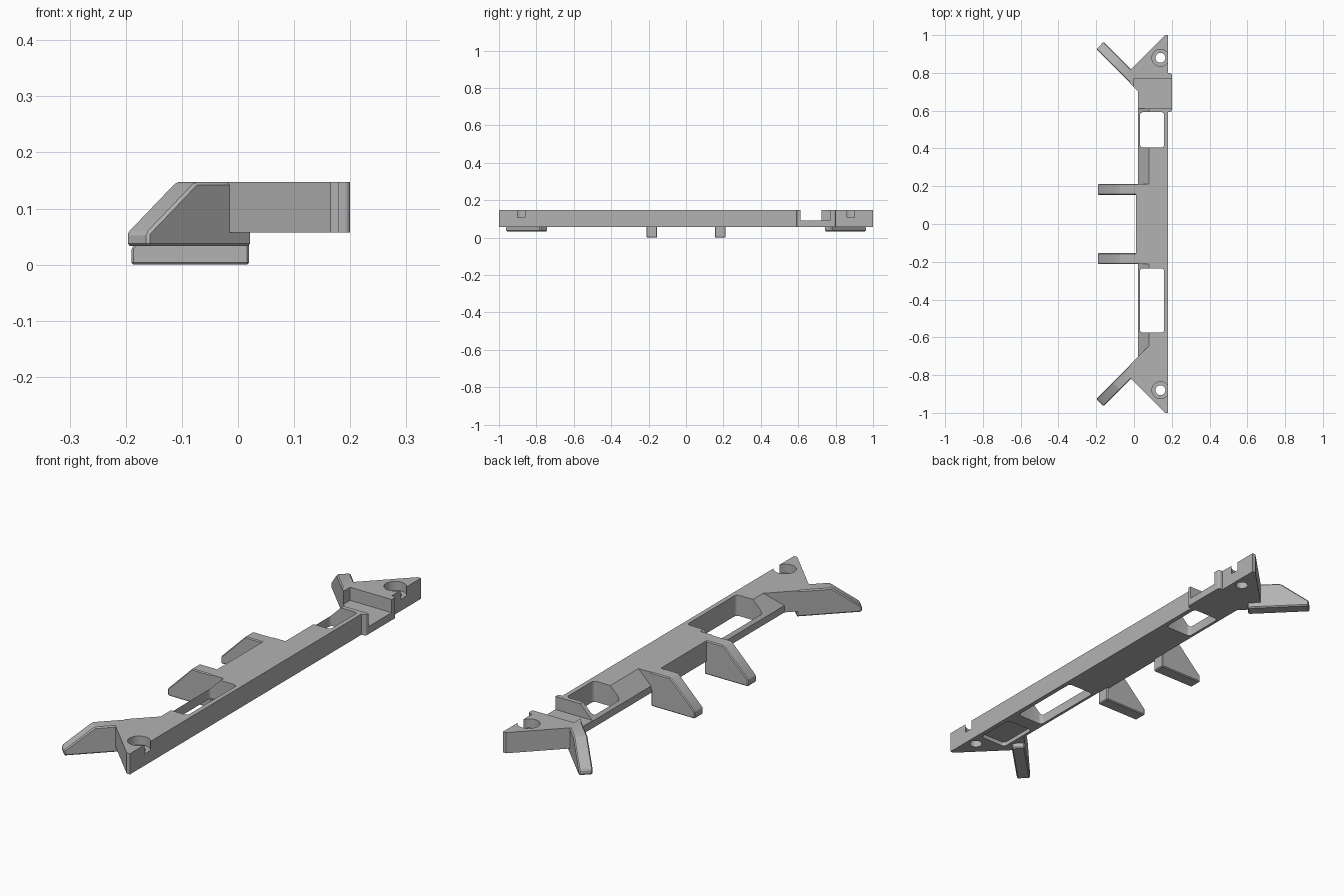
import bpy, bmesh, math
from mathutils import Matrix, Vector

cube = bpy.data.objects.get("Cube")
if cube:
    bpy.data.objects.remove(cube)

BASE, TOP = 0.057, 0.147

grey = bpy.data.materials.new("light_grey_plastic")
grey.use_nodes = True
colour = (0.45, 0.45, 0.45, 1)
grey.diffuse_color = colour
grey.node_tree.nodes["Principled BSDF"].inputs["Base Color"].default_value = colour


def loft(name, ring_a, ring_b):
    """Solid between two matching rings of points."""
    bm = bmesh.new()
    a = [bm.verts.new(p) for p in ring_a]
    b = [bm.verts.new(p) for p in ring_b]
    bm.faces.new(a)
    bm.faces.new(b[::-1])
    for i in range(len(a)):
        j = (i + 1) % len(a)
        bm.faces.new((a[j], a[i], b[i], b[j]))
    bmesh.ops.recalc_face_normals(bm, faces=bm.faces)
    mesh = bpy.data.meshes.new(name)
    bm.to_mesh(mesh)
    bm.free()
    mesh.materials.append(grey)
    obj = bpy.data.objects.new(name, mesh)
    bpy.context.collection.objects.link(obj)
    return obj


def plan(name, pts, z0, z1):
    return loft(name, [(x, y, z0) for x, y in pts], [(x, y, z1) for x, y in pts])


def rounded(x0, x1, y0, y1, r, steps=4):
    """Rectangle outline with rounded corners."""
    pts = []
    corners = ((x1 - r, y1 - r), (x0 + r, y1 - r), (x0 + r, y0 + r), (x1 - r, y0 + r))
    for k, (cx, cy) in enumerate(corners):
        for i in range(steps + 1):
            t = math.pi / 2 * (k + i / steps)
            pts.append((cx + r * math.cos(t), cy + r * math.sin(t)))
    return pts


def box(name, x0, x1, y0, y1, z0, z1):
    return plan(name, [(x0, y0), (x1, y0), (x1, y1), (x0, y1)], z0, z1)


def circle(cx, cy, r, z):
    return [(cx + r * math.cos(i * math.tau / 32), cy + r * math.sin(i * math.tau / 32), z)
            for i in range(32)]


def bake(obj):
    """Replace the mesh by its modified version."""
    bpy.context.view_layer.update()
    dg = bpy.context.evaluated_depsgraph_get()
    mesh = bpy.data.meshes.new_from_object(obj.evaluated_get(dg))
    obj.modifiers.clear()
    obj.data = mesh


def combine(target, other, operation):
    mod = target.modifiers.new("combine", 'BOOLEAN')
    mod.operation, mod.solver, mod.object = operation, 'EXACT', other
    bake(target)
    bpy.data.objects.remove(other)


def soften(obj, width):
    mod = obj.modifiers.new("bevel", 'BEVEL')
    mod.width, mod.segments = width, 1
    mod.limit_method = 'ANGLE'
    bake(obj)
    return obj


# Long rail with pointed ends and a wider middle
half = [(0.18, 1), (0.165, 1), (-0.02, 0.815), (-0.02, 0.745), (0.02, 0.705),
        (0.02, 0.2), (0.01, 0.19)]
outline = half + [(x, -y) for x, y in reversed(half)]
rail = plan("mounting_rail", outline, BASE, TOP)

# Sloped inner edge along both window bays
slope = [(0.0, 0.067), (0.09, 0.157), (0.0, 0.157)]
combine(rail, loft("slope_cut", [(x, -(0.725 - x), z) for x, z in slope],
                   [(x, -0.212, z) for x, z in slope]), 'DIFFERENCE')
combine(rail, loft("slope_cut", [(x, 0.212, z) for x, z in slope],
                   [(x, 0.612, z) for x, z in slope]), 'DIFFERENCE')

# Latch block, standing slightly proud of the straight edge
combine(rail, plan("latch_block", rounded(0.1, 0.2, 0.592, 0.8, 0.01), BASE, TOP), 'UNION')

# Middle hooks
hook = [(-0.19, 0), (-0.19, 0.03), (-0.073, TOP), (0.07, TOP), (0.07, 0.07),
        (0.02, 0.07), (0.02, 0)]
for y in (-0.183, 0.183):
    arm = loft("hook", [(x, y - 0.029, z) for x, z in hook],
               [(x, y + 0.029, z) for x, z in hook])
    combine(rail, soften(arm, 0.004), 'UNION')

# Diagonal end arms, mirrored front to back
wing = [(0, 0.033), (0, BASE), (0.122, TOP), (0.262, TOP), (0.262, 0.033)]
for side in (1, -1):
    tip = Vector((-0.18, 0.945 * side, 0))
    along = Vector((1, -side, 0)).normalized()
    across = Vector((1, side, 0)).normalized() * 0.028
    ring = [tip + along * s + Vector((0, 0, z)) for s, z in wing]
    arm = loft("diagonal_arm", [p - across for p in ring], [p + across for p in ring])
    combine(rail, soften(arm, 0.005), 'UNION')

# Latch pocket, open at both sides
combine(rail, box("pocket_cut", 0.0, 0.3, 0.612, 0.77, 0.09, 0.3), 'DIFFERENCE')

# Two windows and the shallow recess underneath
for y0, y1, z0, z1 in ((0.405, 0.592, 0, 0.3), (-0.575, -0.235, 0, 0.3),
                       (-0.82, -0.64, 0.04, 0.075)):
    combine(rail, plan("window_cut", rounded(0.032, 0.16, y0, y1, 0.015), z0, z1),
            'DIFFERENCE')

# Screw holes with counterbores breaking the straight edge
for y in (0.88, -0.88):
    for r, z in ((0.026, 0.02), (0.045, 0.108)):
        combine(rail, loft("screw_cut", circle(0.14, y, r, z), circle(0.14, y, r, 0.3)),
                'DIFFERENCE')

# Smooth the round holes, keep the flat faces crisp
bpy.ops.object.select_all(action='DESELECT')
rail.select_set(True)
bpy.context.view_layer.objects.active = rail
bpy.ops.object.shade_smooth_by_angle(angle=math.radians(25))
